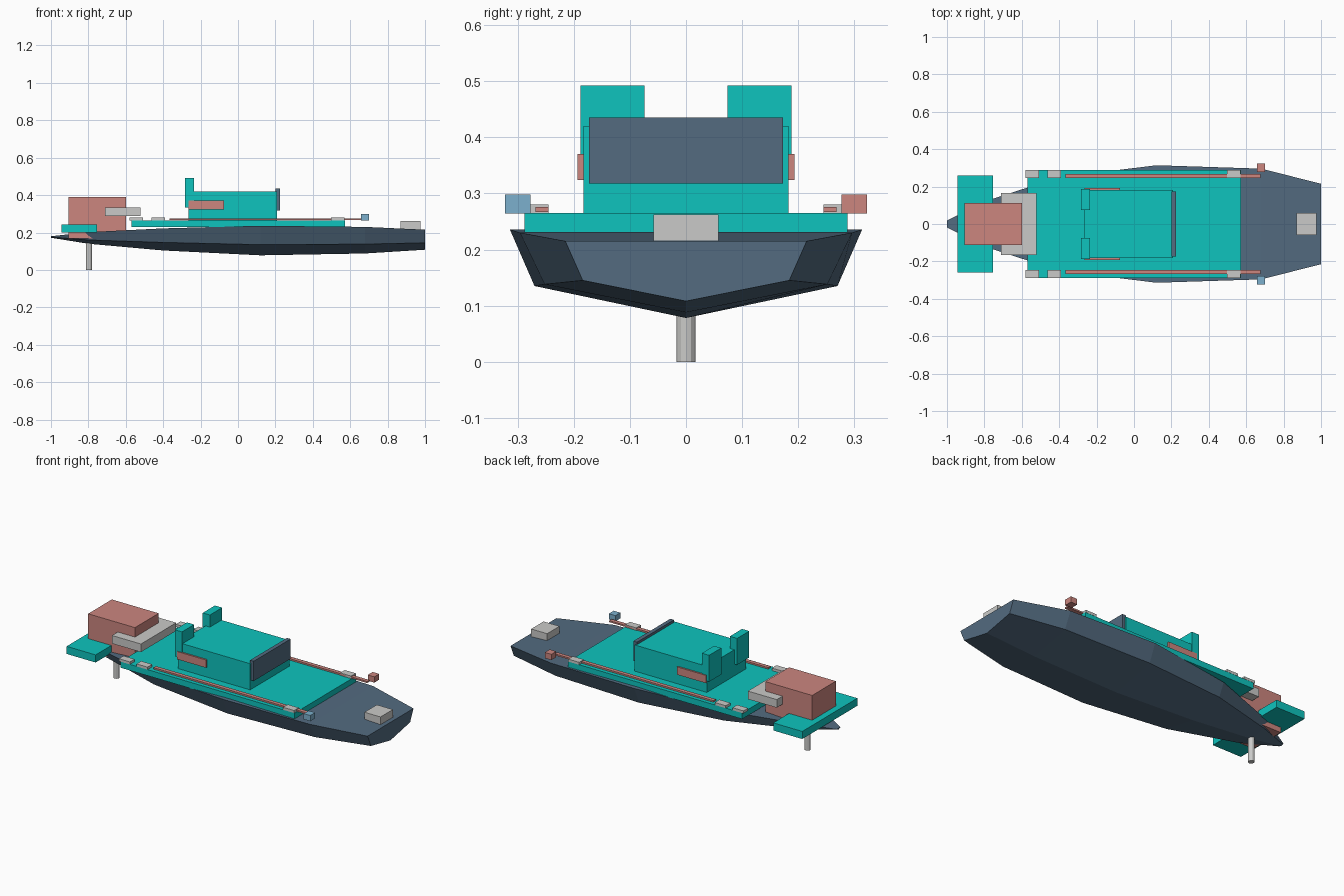
import bpy, bmesh

if "Cube" in bpy.data.objects:
    bpy.data.objects.remove(bpy.data.objects["Cube"])

def mat(name, rgb):
    lin = [((c / 255 + 0.055) / 1.055) ** 2.4 if c > 10 else c / 255 / 12.92 for c in rgb]
    m = bpy.data.materials.new(name)
    m.diffuse_color = (*lin, 1)
    m.use_nodes = True
    m.node_tree.nodes["Principled BSDF"].inputs["Base Color"].default_value = m.diffuse_color
    return m

TEAL = mat("teal", (14, 196, 190))
SLATE = mat("slate", (83, 107, 128))
PINK = mat("dusty_pink", (204, 134, 127))
GREY = mat("light_grey", (202, 202, 200))
BLUE = mat("pale_blue", (124, 176, 205))

def finish(name, bm, m):
    bmesh.ops.recalc_face_normals(bm, faces=bm.faces)
    me = bpy.data.meshes.new(name)
    bm.to_mesh(me)
    bm.free()
    me.materials.append(m)
    ob = bpy.data.objects.new(name, me)
    bpy.context.collection.objects.link(ob)
    return ob

def box(name, m, x, y, z):
    bm = bmesh.new()
    bmesh.ops.create_cube(bm, size=1)
    for v in bm.verts:
        for i, (a, b) in enumerate((x, y, z)):
            v.co[i] = a if v.co[i] < 0 else b
    return finish(name, bm, m)

def pair(name, m, x, y, z):
    box(name + "_left", m, x, y, z)
    box(name + "_right", m, x, (-y[1], -y[0]), z)

# Hull: stations of x, gunwale half width and z, chine half width and z, keel z
stations = [
    (-1.0, 0.018, 0.180, 0.014, 0.176, 0.172),
    (-0.8, 0.120, 0.202, 0.100, 0.160, 0.140),
    (-0.4, 0.250, 0.222, 0.215, 0.147, 0.104),
    (0.12, 0.314, 0.236, 0.270, 0.135, 0.078),
    (0.68, 0.296, 0.230, 0.252, 0.138, 0.088),
    (1.0, 0.215, 0.215, 0.184, 0.145, 0.108),
]
bm = bmesh.new()
rings = []
for x, gw, gz, cw, cz, kz in stations:
    pts = [(-gw, gz), (-cw, cz), (0, kz), (cw, cz), (gw, gz)]
    rings.append([bm.verts.new((x, y, z)) for y, z in pts])
for a, b in zip(rings, rings[1:]):
    for i in range(5):
        j = (i + 1) % 5
        bm.faces.new((a[i], a[j], b[j], b[i]))
bm.faces.new(rings[0])
bm.faces.new(rings[-1])
finish("hull", bm, SLATE)

# Deck and cabin
box("main_deck", TEAL, (-0.57, 0.573), (-0.288, 0.288), (0.229, 0.265))
box("cabin", TEAL, (-0.265, 0.208), (-0.183, 0.183), (0.26, 0.42))
box("windscreen", SLATE, (0.2, 0.224), (-0.173, 0.173), (0.318, 0.435))
pair("cabin_fin", TEAL, (-0.283, -0.236), (0.074, 0.188), (0.335, 0.492))
pair("side_panel", PINK, (-0.265, -0.075), (0.18, 0.193), (0.324, 0.37))

# Stern machinery
box("stern_platform", TEAL, (-0.943, -0.753), (-0.258, 0.258), (0.199, 0.244))
box("engine_block", PINK, (-0.905, -0.598), (-0.111, 0.111), (0.168, 0.391))
box("engine_mount", GREY, (-0.711, -0.521), (-0.165, 0.165), (0.287, 0.335))
bm = bmesh.new()
bmesh.ops.create_cone(bm, cap_ends=True, segments=12, radius1=0.017, radius2=0.017, depth=0.21)
bmesh.ops.translate(bm, verts=bm.verts, vec=(-0.797, 0, 0.105))
finish("drive_shaft", bm, GREY)

# Bow hatch, rails, cleats and navigation lamps
box("bow_hatch", GREY, (0.87, 0.975), (-0.058, 0.058), (0.205, 0.262))
pair("rail", PINK, (-0.367, 0.675), (0.245, 0.268), (0.267, 0.276))
for n, x in enumerate((-0.543, -0.427, 0.534)):
    pair(f"cleat_{n + 1}", GREY, (x - 0.036, x + 0.036), (0.245, 0.289), (0.265, 0.28))
box("lamp_left", PINK, (0.657, 0.7), (0.277, 0.323), (0.264, 0.298))
box("lamp_right", BLUE, (0.657, 0.7), (-0.323, -0.277), (0.264, 0.298))
